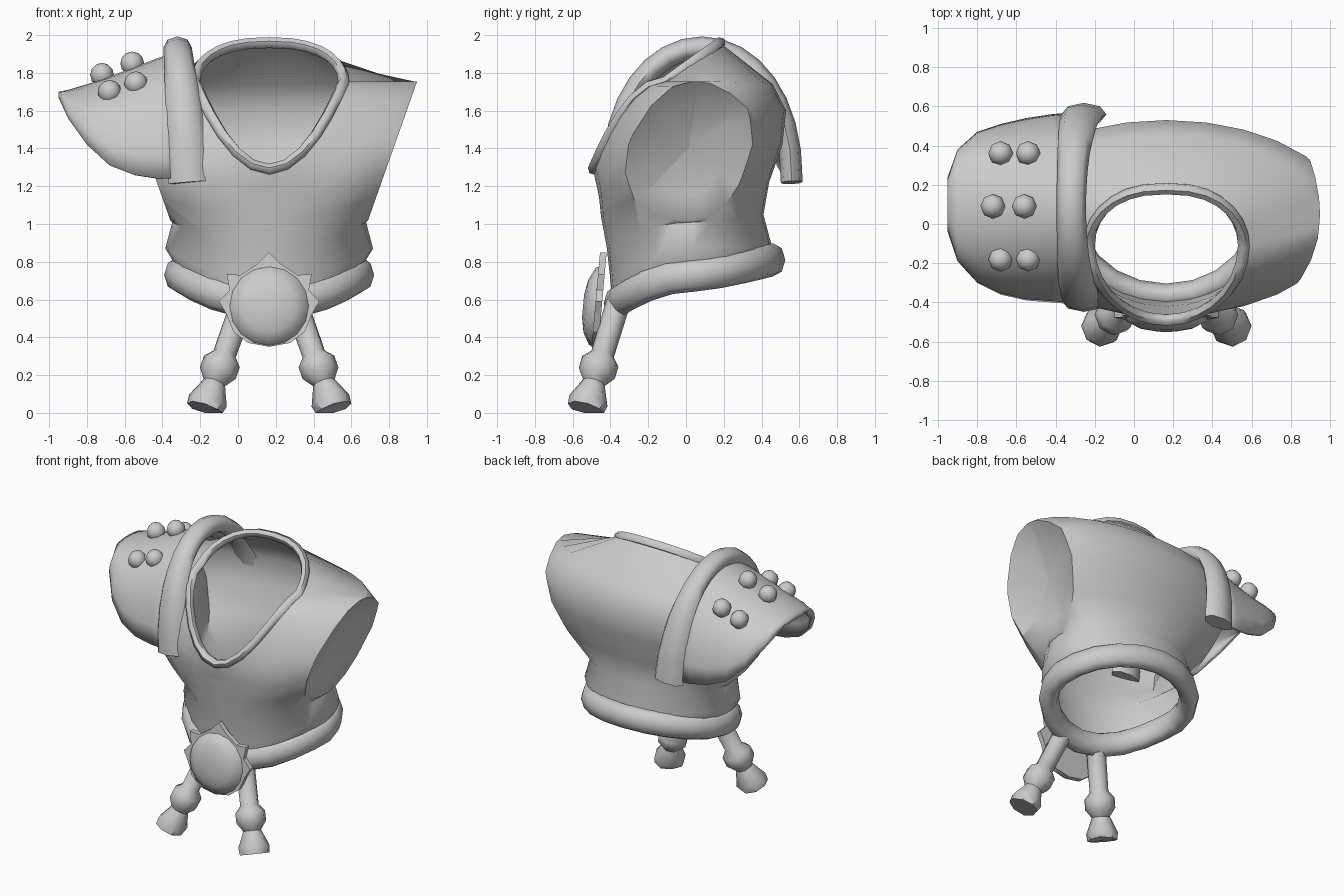
import bpy, bmesh, math
from mathutils import Vector

if "Cube" in bpy.data.objects:
    bpy.data.objects.remove(bpy.data.objects["Cube"], do_unlink=True)

GREY = (0.6, 0.6, 0.6, 1)
metal = bpy.data.materials.new("plain_grey")
metal.use_nodes = True
metal.diffuse_color = GREY
metal.node_tree.nodes["Principled BSDF"].inputs["Base Color"].default_value = GREY

MID = 0.165   # the torso centre line
TAU = 2 * math.pi


def finish(name, bm, x=0.0, angle=60, solid=0.0):
    bmesh.ops.recalc_face_normals(bm, faces=bm.faces)
    mesh = bpy.data.meshes.new(name)
    bm.to_mesh(mesh)
    bm.free()
    mesh.materials.append(metal)
    ob = bpy.data.objects.new(name, mesh)
    ob.location.x = x
    bpy.context.collection.objects.link(ob)
    bpy.ops.object.select_all(action='DESELECT')
    ob.select_set(True)
    bpy.context.view_layer.objects.active = ob
    bpy.ops.object.shade_smooth_by_angle(angle=math.radians(angle))
    if solid:
        mod = ob.modifiers.new("thickness", 'SOLIDIFY')
        mod.thickness = solid
        mod.offset = -1
    return ob


def loft(rings, around=True, along=False, caps=False):
    """Skin a list of point rings; returns the mesh and its rows of faces."""
    bm = bmesh.new()
    vs = [[bm.verts.new(p) for p in r] for r in rings]
    n, m, rows = len(vs[0]), len(vs), []
    for i in range(m if along else m - 1):
        a, b = vs[i], vs[(i + 1) % m]
        rows.append([bm.faces.new((a[j], a[(j + 1) % n], b[(j + 1) % n], b[j]))
                     for j in range(n if around else n - 1)])
    if caps:
        bm.faces.new(vs[0])
        bm.faces.new(vs[-1])
    return bm, rows


def sweep(path, radii, up, closed=False, sides=8):
    """Skin an oval section along a path; radii are (across, along up)."""
    path, rings, n = [Vector(p) for p in path], [], len(path)
    for i, p in enumerate(path):
        nxt = path[(i + 1) % n] if closed else path[min(i + 1, n - 1)]
        prv = path[i - 1] if closed else path[max(i - 1, 0)]
        t = (nxt - prv).normalized()
        side = t.cross(Vector(up)).normalized()
        top = side.cross(t)
        ra, rb = radii[i]
        rings.append([p + side * ra * math.cos(k * TAU / sides)
                      + top * rb * math.sin(k * TAU / sides) for k in range(sides)])
    return loft(rings, along=closed, caps=not closed)[0]


def body_ring(zf, zs, zb, hx, yf, yb, ym=0.04, n=28, power=1.0, bend=2):
    """Oval ring with separate front, side and back heights."""
    pts = []
    for k in range(n):
        c, s = math.cos(k * TAU / n), math.sin(k * TAU / n)
        y, z, e, w = (yb, zb, bend, power) if s > 0 else (yf, zf, 2, 1)
        x = hx * math.copysign(abs(c) ** w, c)
        pts.append(Vector((x, ym + abs(s) * (y - ym), zs + abs(s) ** e * (z - zs))))
    return pts


# Torso shell, open at neck and hem
NECK = dict(zf=1.29, zs=1.755, zb=1.96, hx=0.395, yf=-0.49, yb=0.18, ym=-0.11,
            power=0.82, bend=1)
rings = [body_ring(*r) for r in (
    (0.58, 0.74, 0.80, 0.47, -0.39, 0.44),
    (0.70, 0.87, 0.90, 0.55, -0.40, 0.45),
    (0.88, 1.01, 1.05, 0.513, -0.42, 0.41),
    (1.04, 1.20, 1.22, 0.74, -0.45, 0.44),
    (1.14, 1.42, 1.42, 0.90, -0.46, 0.51),
    (1.19, 1.62, 1.60, 0.91, -0.47, 0.53),
    (1.23, 1.755, 1.74, 0.788, -0.48, 0.46))]
bm, rows = loft(rings + [body_ring(**NECK)])
# Slice each side flat and close it with a dished arm panel
lower = set(rows[0] + rows[1])
for sx in (1, -1):
    upper = [f for f in bm.faces if f not in lower]
    edges = {e for f in upper for e in f.edges}
    verts = {v for f in upper for v in f.verts}
    out = Vector((0.943 * sx, 0, -0.333))
    cut = bmesh.ops.bisect_plane(bm, geom=list(verts) + list(edges) + upper, dist=1e-5,
                                 plane_co=(0.785 * sx, 0, 1.76), plane_no=out,
                                 clear_outer=True)
    loop = [e for e in cut["geom_cut"] if isinstance(e, bmesh.types.BMEdge)]
    panel = bmesh.ops.edgeloop_fill(bm, edges=loop)["faces"]
    inner = bmesh.ops.inset_region(bm, faces=panel, thickness=0.12, depth=-0.05)
    lower.update(inner["faces"])
    for v in bmesh.ops.poke(bm, faces=panel)["verts"]:
        v.co -= out * 0.03
finish("torso", bm, MID)

# Neck trim and belt roll
neck = body_ring(**NECK)
finish("neck_trim", sweep(neck, [(0.03, 0.03)] * len(neck), (0, -0.7, 0.7), True, 6), MID)
belt = body_ring(0.58, 0.73, 0.81, 0.49, -0.37, 0.46, n=20, bend=1.3)
finish("belt", sweep(belt, [(0.066, 0.088)] * len(belt), (0, 0, 1), True), MID)

# Buckle: spiked back plate and domed face
half = [(0, 0.85), (0.06, 0.79), (0.15, 0.73), (0.225, 0.735), (0.21, 0.65),
        (0.265, 0.59), (0.225, 0.52), (0.19, 0.43), (0.11, 0.37), (0, 0.35)]
outline = half + [(-x, z) for x, z in half[-2:0:-1]]
plate = [[(x, y - 0.09 * (0.85 - z), z) for x, z in outline] for y in (-0.42, -0.455)]
finish("buckle_plate", loft(plate, caps=True)[0], MID, 30)
dome = [[(r * math.cos(k * TAU / 16), y + 0.09 * r * math.sin(k * TAU / 16),
          0.565 + r * math.sin(k * TAU / 16)) for k in range(16)]
        for r, y in ((0.215, -0.46), (0.205, -0.495), (0.14, -0.53), (0.06, -0.545))]
finish("buckle_dome", loft(dome, caps=True)[0], MID)

# Two hanging cords with bead and flat-bottomed bell ends
top, end = Vector((-0.14, -0.36, 0.58)), Vector((-0.34, -0.53, 0.02))
profile = [(0, 0.065), (0.48, 0.062), (0.55, 0.1), (0.66, 0.1), (0.75, 0.06),
           (0.92, 0.105), (1, 0.1)]
for name, sx in (("right_cord", 1), ("left_cord", -1)):
    path = [(sx * p.x, p.y, p.z) for p in (top.lerp(end, t) for t, r in profile)]
    bm = sweep(path, [(r, r) for t, r in profile], (1, 0, 0))
    for v in bm.verts:
        v.co.z = max(v.co.z, 0)
    finish(name, bm, MID, 45)


# Shoulder guard shell
def arch(x, zt, zb, yf, yb, n=18):
    pts = []
    for k in range(n + 1):
        a = math.pi * k / n
        pts.append((x, (yf + yb) / 2 - (yb - yf) / 2 * math.cos(a),
                    zb + (zt - zb) * max(math.sin(a), 0) ** 0.9))
    return pts


shell = [arch(*s) for s in (
    (-0.30, 1.92, 1.24, -0.41, 0.57),
    (-0.42, 1.88, 1.24, -0.40, 0.56),
    (-0.55, 1.83, 1.26, -0.39, 0.54),
    (-0.68, 1.78, 1.31, -0.36, 0.51),
    (-0.80, 1.74, 1.42, -0.30, 0.47),
    (-0.90, 1.71, 1.56, -0.19, 0.38),
    (-0.95, 1.70, 1.67, -0.04, 0.24))]
finish("shoulder_guard", loft(shell, around=False)[0], solid=0.03)

# Thick rolled rim of the shoulder guard
path, radii = [], []
for k in range(17):
    a = math.pi * k / 16
    s = max(math.sin(a), 0)
    path.append((-0.255 - 0.065 * s, 0.085 - 0.475 * math.cos(a), 1.22 + 0.715 * s ** 0.9))
    radii.append((0.058, 0.115 - 0.04 * s))
finish("shoulder_rim", sweep(path, radii, (1, 0, 0)))

# Studs on the shoulder guard
studs = [("middle", 0.09, -0.72, 1.79), ("middle", 0.09, -0.56, 1.85)]
for row, y in (("front", -0.18), ("back", 0.36)):
    studs += [(row, y, -0.68, 1.70), (row, y, -0.54, 1.745)]
for row, y, x, z in studs:
    bm = bmesh.new()
    bmesh.ops.create_uvsphere(bm, u_segments=8, v_segments=6, radius=0.063)
    bmesh.ops.translate(bm, verts=bm.verts, vec=(x, y, z))
    finish(row + "_stud", bm)
